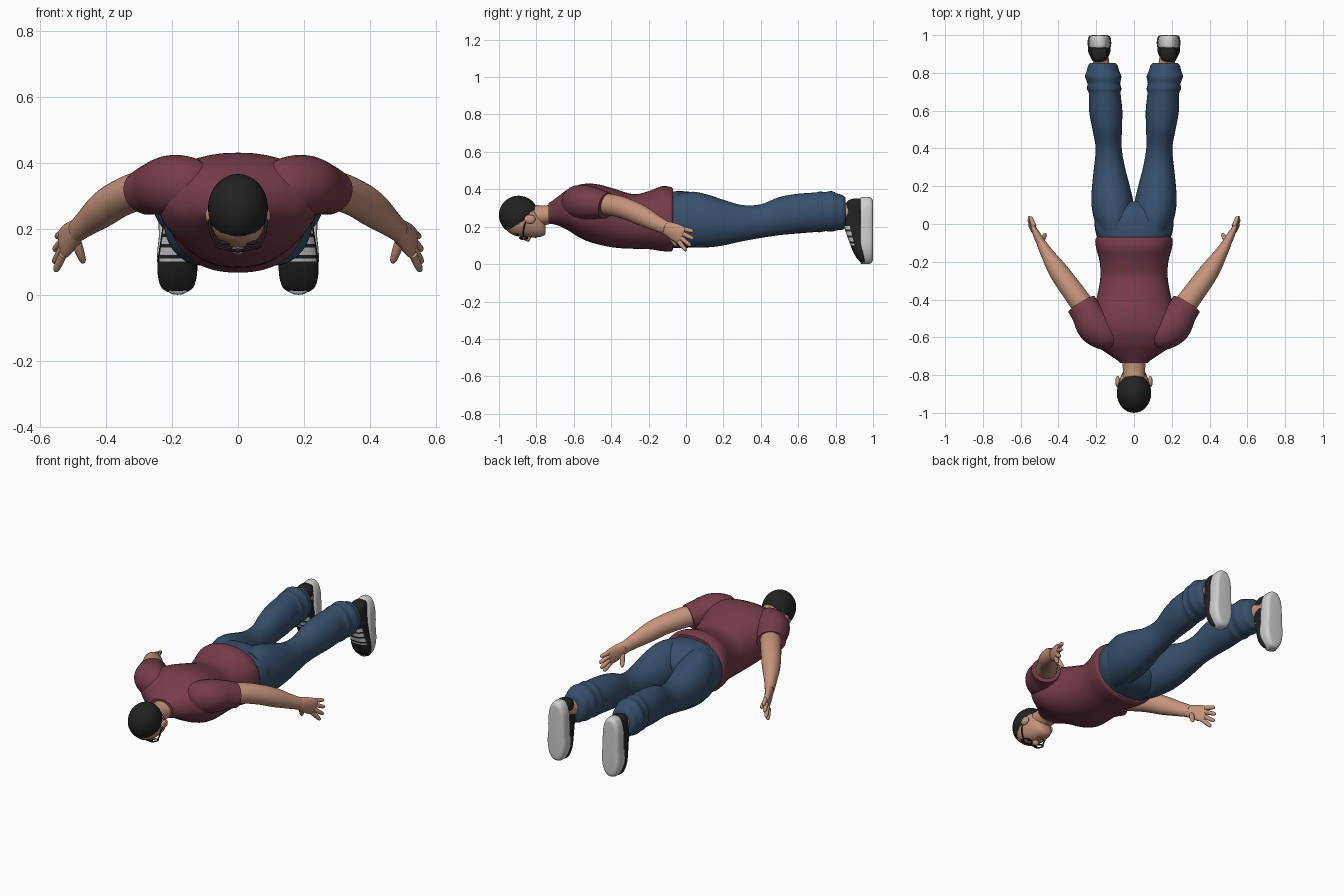
import bpy, bmesh, math
from mathutils import Vector, Matrix

cube = bpy.data.objects.get("Cube")
if cube:
    bpy.data.objects.remove(cube, do_unlink=True)


def material(name, *rgb):
    m = bpy.data.materials.new(name)
    m.use_nodes = True
    m.diffuse_color = (*rgb, 1)
    bsdf = m.node_tree.nodes["Principled BSDF"]
    bsdf.inputs["Base Color"].default_value = (*rgb, 1)
    bsdf.inputs["Roughness"].default_value = 0.8
    return m


SKIN = material("skin", .56, .29, .2)
SHIRT = material("maroon_shirt", .18, .045, .066)
DENIM = material("blue_denim", .038, .08, .15)
BLACK = material("black", .016, .016, .016)
WHITE = material("white_rubber", .62, .62, .62)
LIPS = material("lips", .38, .14, .11)


def finish(bm, name, *mats, angle=50):
    bmesh.ops.recalc_face_normals(bm, faces=bm.faces)
    me = bpy.data.meshes.new(name)
    bm.to_mesh(me)
    bm.free()
    for m in mats:
        me.materials.append(m)
    ob = bpy.data.objects.new(name, me)
    bpy.context.collection.objects.link(ob)
    bpy.ops.object.select_all(action='DESELECT')
    ob.select_set(True)
    bpy.context.view_layer.objects.active = ob
    bpy.ops.object.shade_smooth_by_angle(angle=math.radians(angle))
    return ob


def smooth_rows(rows, steps):
    """Catmull-Rom interpolation of section rows."""
    out = []
    for i in range(len(rows) - 1):
        a, b, c, d = (rows[max(0, min(len(rows) - 1, i + k))] for k in (-1, 0, 1, 2))
        for s in range(steps):
            t = s / steps
            out.append([q + .5 * t * (r - p + t * (2*p - 5*q + 4*r - e + t * (3*(q - r) + e - p)))
                        for p, q, r, e in zip(a, b, c, d)])
    return out + [list(rows[-1])]


def loft(name, rows, *mats, axis=None, side=1, power=2, steps=5, sides=28, rule=None):
    """Skin sections (x, y, z, radius_a, radius_b); axis fixes the section plane."""
    rows = smooth_rows(rows, steps)
    bm = bmesh.new()
    rings = []
    for i, (x, y, z, ra, rb) in enumerate(rows):
        if axis == 'Y':
            u, v = Vector((1, 0, 0)), Vector((0, 0, 1))
        elif axis == 'Z':
            u, v = Vector((1, 0, 0)), Vector((0, 1, 0))
        else:
            t = Vector(rows[min(i + 1, len(rows) - 1)][:3]) - Vector(rows[max(i - 1, 0)][:3])
            u = t.cross(Vector((0, 0, 1))).normalized()
            v = u.cross(t).normalized()
        ring = []
        for k in range(sides):
            c, s = math.cos(math.tau * k / sides), math.sin(math.tau * k / sides)
            p = Vector((x, y, z))
            p += u * ra * math.copysign(abs(c) ** (2 / power), c)
            p += v * rb * math.copysign(abs(s) ** (2 / power), s)
            p.x *= side
            ring.append(bm.verts.new(p))
        rings.append(ring)
    for i, (a, b) in enumerate(zip(rings, rings[1:])):
        for k in range(sides):
            n = (k + 1) % sides
            f = bm.faces.new((a[k], a[n], b[n], b[k]))
            if rule and rule(f.calc_center_median(), i, k):
                f.material_index = 1
    bm.faces.new(rings[0])
    bm.faces.new(rings[-1])
    return finish(bm, name, *mats)


def ball(name, loc, size, mat, cut=None):
    bm = bmesh.new()
    bmesh.ops.create_uvsphere(bm, u_segments=32, v_segments=20, radius=1)
    bm.transform(Matrix.Translation(loc) @ Matrix.Diagonal((*size, 1)))
    if cut:
        geom = bm.verts[:] + bm.edges[:] + bm.faces[:]
        res = bmesh.ops.bisect_plane(bm, geom=geom, plane_co=cut[0], plane_no=cut[1], clear_inner=True)
        edges = [e for e in res["geom_cut"] if isinstance(e, bmesh.types.BMEdge)]
        bmesh.ops.contextual_create(bm, geom=edges)
    return finish(bm, name, mat)


def wire(name, points, radius, mat, cyclic=False):
    cu = bpy.data.curves.new(name, 'CURVE')
    cu.dimensions = '3D'
    cu.bevel_depth = radius
    cu.bevel_resolution = 2
    sp = cu.splines.new('POLY')
    sp.points.add(len(points) - 1)
    for p, co in zip(sp.points, points):
        p.co = (*co, 1)
    sp.use_cyclic_u = cyclic
    cu.materials.append(mat)
    ob = bpy.data.objects.new(name, cu)
    bpy.context.collection.objects.link(ob)


# Shirt body, lying face down, from hem to collar
loft("shirt_body", [
    (0, -.07, .24, .195, .165), (0, -.085, .24, .205, .173), (0, -.13, .243, .2, .173),
    (0, -.2, .235, .182, .155), (0, -.28, .228, .178, .146), (0, -.38, .245, .195, .157),
    (0, -.48, .268, .225, .16), (0, -.56, .282, .24, .145), (0, -.63, .29, .215, .11),
    (0, -.68, .285, .15, .08), (0, -.72, .275, .09, .06), (0, -.735, .273, .075, .054)],
    SHIRT, axis='Y', power=2.25, sides=40)

# Jeans seat
loft("jeans_seat", [
    (0, -.1, .237, .185, .15), (0, -.03, .238, .206, .152), (0, .03, .237, .205, .147),
    (0, .08, .232, .17, .125), (0, .12, .225, .09, .08)], DENIM, axis='Y', power=2.3, sides=36)

# Neck and head
loft("neck", [(0, -.69, .275, .075, .055), (0, -.75, .262, .06, .052), (0, -.86, .255, .06, .065)], SKIN, axis='Y')
loft("head", [
    (0, -.975, .26, .03, .04), (0, -.955, .255, .06, .078), (0, -.92, .25, .08, .095),
    (0, -.88, .245, .085, .1), (0, -.84, .238, .08, .095), (0, -.8, .22, .067, .076),
    (0, -.77, .198, .05, .05), (0, -.755, .187, .033, .03), (0, -.75, .185, .012, .012)],
    SKIN, axis='Y', power=2.15)
ball("hair", (0, -.895, .262), (.091, .105, .104), BLACK, cut=((0, -.925, .165), (0, -.66, .72)))
loft("nose", [(0, -.885, .152, .009, .01), (0, -.86, .14, .012, .014),
              (0, -.84, .136, .018, .016), (0, -.83, .145, .01, .008)], SKIN, axis='Y')
ball("mouth", (0, -.803, .146), (.024, .007, .006), LIPS)

# Spectacle bridge
wire("glasses_bridge", [(-.014, -.872, .135), (0, -.876, .132), (.014, -.872, .135)], .004, BLACK)

for side, tag in ((1, "left"), (-1, "right")):
    # Face details
    ball(tag + "_ear", (side * .086, -.835, .24), (.013, .03, .024), SKIN)
    ball(tag + "_eye", (side * .036, -.87, .156), (.014, .009, .008), WHITE)
    ball(tag + "_pupil", (side * .036, -.87, .149), (.006, .006, .003), BLACK)
    ball(tag + "_eyebrow", (side * .038, -.903, .158), (.022, .006, .007), BLACK)
    rim = [(side * (.04 + .027 * math.cos(a)), -.868 + .021 * math.sin(a), .14 + .006 * math.cos(a))
           for a in (math.tau * k / 20 for k in range(20))]
    wire(tag + "_glasses_rim", rim, .004, BLACK, True)
    wire(tag + "_glasses_temple", [(side * .067, -.872, .147), (side * .083, -.868, .19),
                                   (side * .09, -.85, .25)], .004, BLACK)

    # Sleeve and arm
    loft(tag + "_sleeve", [
        (.1, -.6, .32, .06, .07), (.15, -.585, .328, .085, .09), (.205, -.54, .33, .097, .093),
        (.25, -.47, .322, .084, .08), (.278, -.425, .312, .081, .071)], SHIRT, side=side)
    loft(tag + "_arm", [
        (.25, -.46, .325, .06, .058), (.31, -.375, .312, .058, .058), (.365, -.3, .288, .055, .056),
        (.41, -.235, .258, .05, .054), (.455, -.165, .222, .036, .043), (.49, -.105, .193, .026, .035)],
        SKIN, side=side)
    loft(tag + "_palm", [
        (.48, -.122, .2, .024, .033), (.5, -.085, .184, .023, .042), (.518, -.05, .167, .019, .048),
        (.532, -.022, .153, .013, .046), (.535, -.015, .15, .007, .038)], SKIN, side=side)

    # Fingers fan out from the knuckles
    knuckle, spread = Vector((.53, -.026, .154)), Vector((-.03, .36, .93))
    for n, name in enumerate(("index", "middle", "ring", "little")):
        off = (n - 1.5) * .024
        start = knuckle + spread * off
        aim = (Vector((.36, .78, -.5)) + spread * off * 9).normalized()
        reach = (.068, .078, .074, .058)[n]
        rows = [(*(start + aim * reach * t), r, r) for t, r in
                ((0, .013), (.5, .012), (.85, .01), (.97, .006), (1, .002))]
        loft(f"{tag}_{name}_finger", rows, SKIN, side=side, sides=12, steps=3)
    loft(tag + "_thumb", [
        (.5, -.095, .178, .016, .018), (.487, -.082, .15, .015, .016), (.477, -.068, .122, .013, .013),
        (.47, -.056, .102, .009, .009), (.468, -.052, .096, .002, .002)], SKIN, side=side, sides=14)

    # Trouser leg with bunched cuff
    loft(tag + "_trouser_leg", [
        (.1, -.04, .238, .09, .14), (.108, .04, .238, .107, .149), (.115, .12, .23, .111, .14),
        (.122, .2, .222, .1, .122), (.13, .3, .219, .082, .097), (.134, .4, .23, .069, .09),
        (.142, .5, .257, .078, .102), (.15, .6, .27, .088, .106), (.155, .69, .277, .084, .106),
        (.158, .715, .279, .091, .109), (.16, .745, .281, .087, .105), (.163, .78, .282, .096, .108),
        (.164, .81, .279, .086, .098), (.165, .838, .276, .078, .092), (.165, .853, .275, .066, .08)],
        DENIM, axis='Y', side=side, sides=32)

    # Ankle and shoe, toes pointing down
    loft(tag + "_ankle", [(.172, .82, .28, .045, .05), (.18, .93, .28, .04, .045)], SKIN, axis='Y', side=side)
    loft(tag + "_shoe_upper", [
        (.184, .948, .008, .03, .012), (.184, .94, .025, .05, .022), (.184, .929, .065, .06, .035),
        (.184, .921, .11, .059, .045), (.183, .911, .165, .052, .055), (.182, .902, .215, .046, .058),
        (.182, .9, .27, .044, .052), (.182, .903, .32, .044, .048), (.182, .91, .342, .036, .04),
        (.182, .92, .35, .02, .025)], BLACK, WHITE, axis='Z', side=side, power=2.3,
        rule=lambda c, i, k: .1 < c.z < .2 and i % 3 != 0 and 16 <= k <= 25)
    sole = loft(tag + "_shoe_sole", [
        (.183, .932, .18, .058, .172), (.183, .938, .18, .065, .179), (.183, .962, .18, .067, .18),
        (.183, .985, .18, .064, .177), (.183, .997, .18, .055, .165), (.183, 1, .18, .04, .145)],
        WHITE, axis='Y', side=side, power=2.5, sides=40, steps=3)
    # Narrow the sole at the arch and heel
    for v in sole.data.vertices:
        pinch = 1 - .16 * math.exp(-((v.co.z - .19) / .06) ** 2) - .08 * (v.co.z > .24)
        v.co.x = side * .183 + (v.co.x - side * .183) * pinch
